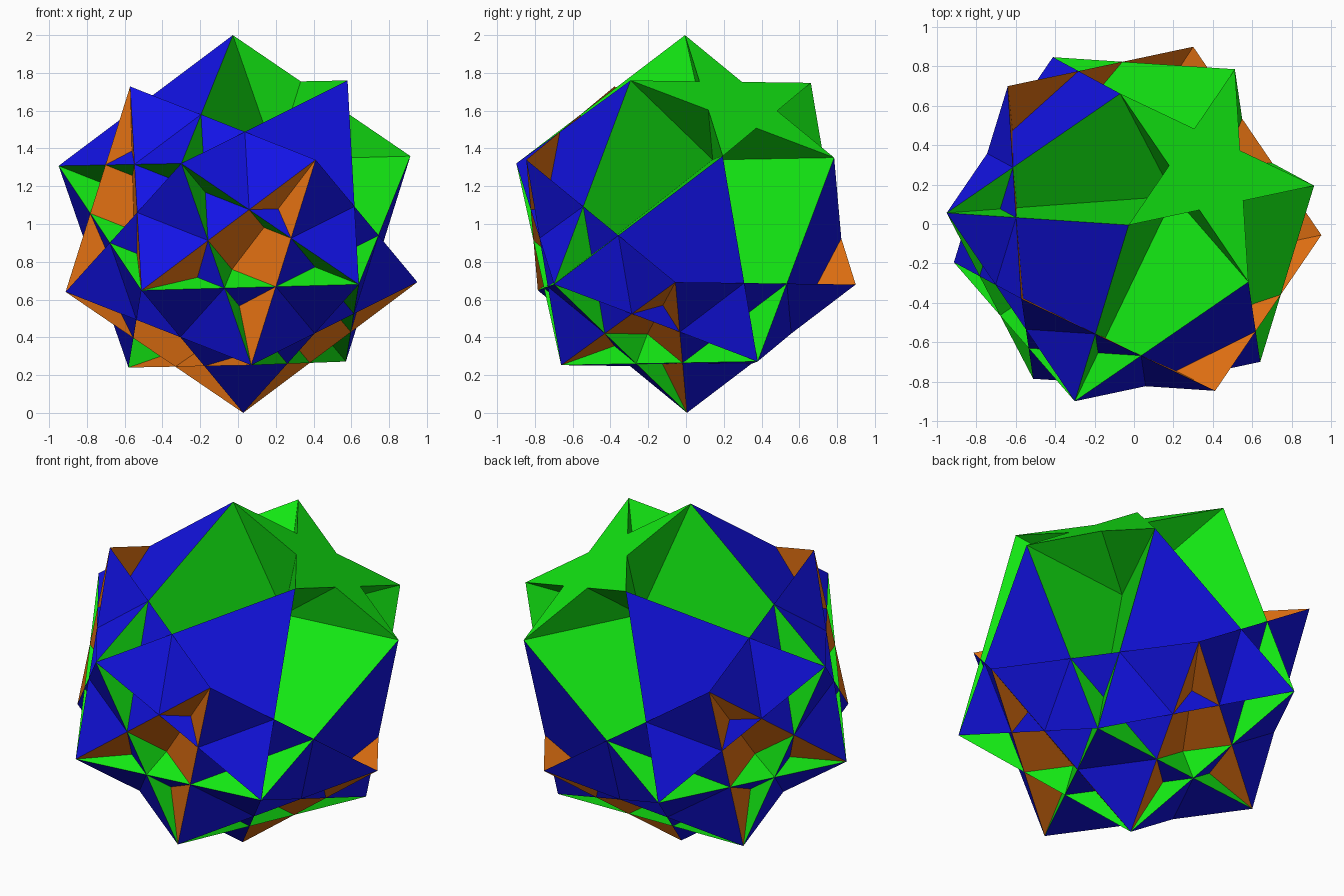
import bpy, bmesh, math
from mathutils import Vector

cube = bpy.data.objects.get("Cube")
if cube:
    bpy.data.objects.remove(cube, do_unlink=True)


def material(name, rgb):
    m = bpy.data.materials.new(name)
    m.use_nodes = True
    m.diffuse_color = (*rgb, 1)
    m.node_tree.nodes["Principled BSDF"].inputs["Base Color"].default_value = (*rgb, 1)
    return m


BLUE = material("blue", (0.0065, 0.0065, 0.83))
GREEN = material("green", (0.0065, 0.83, 0.0065))
ORANGE = material("orange", (0.83, 0.18, 0.0065))

# Tilted five-fold axis, with one corner of the star pointing straight up
CENTRE = Vector((0, 0, 1))
AXIS = Vector((0.480, 0.3375, 0.810)).normalized()
top = Vector((-0.024, -0.003, 1.0))
E1 = (top - AXIS * top.dot(AXIS)).normalized()
E2 = AXIS.cross(E1)


def ring(radius, height, turn=0):
    """Five points around the axis."""
    pts = []
    for k in range(5):
        a = math.radians(72 * k + turn)
        pts.append(CENTRE + AXIS * height + (E1 * math.cos(a) + E2 * math.sin(a)) * radius)
    return pts


# The four rings of corners of a regular dodecahedron
T = ring(0.6071, 0.7947)
U = ring(0.9822, 0.1876)
L = ring(0.9822, -0.1876, 36)
B = ring(0.6071, -0.7947, 36)


def part(name, polygons, mat):
    """One object holding crossing flat polygons, each facing away from the centre."""
    bm = bmesh.new()
    for poly in polygons:
        mid = sum(poly, Vector()) / len(poly)
        f = bm.faces.new([bm.verts.new(p) for p in poly])
        f.normal_update()
        if f.normal.dot(mid - CENTRE) < 0:
            f.normal_flip()
    bmesh.ops.remove_doubles(bm, verts=bm.verts, dist=1e-5)
    me = bpy.data.meshes.new(name)
    bm.to_mesh(me)
    bm.free()
    me.materials.append(mat)
    ob = bpy.data.objects.new(name, me)
    bpy.context.collection.objects.link(ob)


def five(rule):
    return [rule(k) for k in range(5)]


def at(points, k):
    return points[k % 5]


# Five-pointed star on top: outer tips alternate with inner notches
notch = ring(0.6071 * 0.381966, 0.7947, 36)
part("star_face", [[p for k in range(5) for p in (T[k], notch[k])]], GREEN)

# Large pentagons that sink below the star, and the one across the base
part("deep_pentagons", five(lambda k: [at(T, k - 1), at(T, k + 1), at(L, k + 1),
                                       at(B, k + 2), at(L, k - 2)]), GREEN)
part("base_pentagon", [L], GREEN)

# Three belts of triangles
part("upper_triangles", five(lambda k: [T[k], L[k], at(L, k - 1)]), BLUE)
part("middle_triangles", five(lambda k: [U[k], at(U, k + 1), B[k]]), BLUE)
part("lower_triangles", five(lambda k: [L[k], at(B, k - 1), at(B, k + 1)]), BLUE)

# Squares crossing the lower half
part("squares", five(lambda k: [U[k], at(U, k + 1), at(B, k + 1), at(B, k - 1)]), ORANGE)
